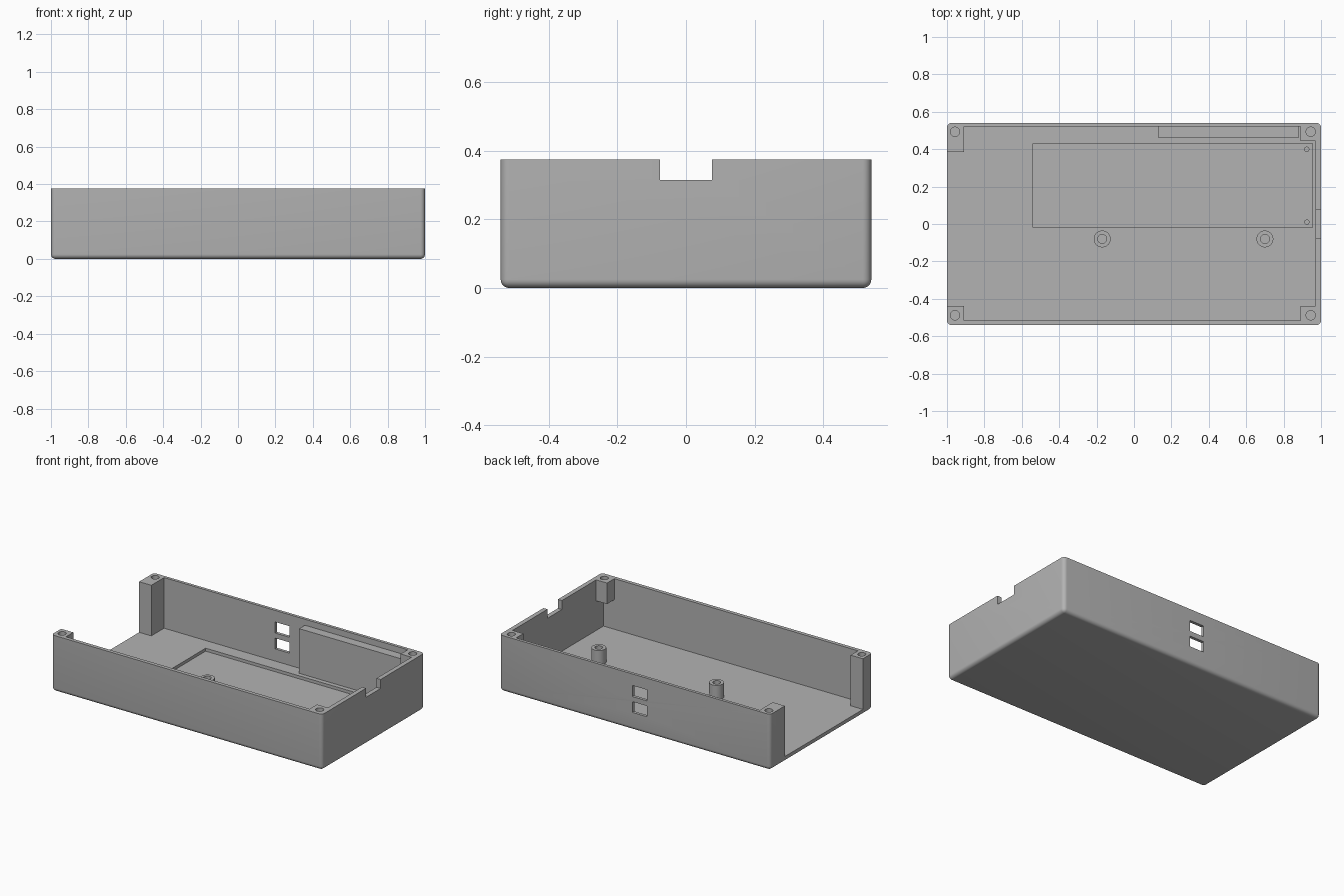
import bpy, bmesh

if "Cube" in bpy.data.objects:
    bpy.data.objects.remove(bpy.data.objects["Cube"])

grey = bpy.data.materials.new("plain grey")
grey.diffuse_color = (0.45, 0.45, 0.45, 1)
grey.use_nodes = True
grey.node_tree.nodes["Principled BSDF"].inputs["Base Color"].default_value = grey.diffuse_color


def finish(name, bm):
    me = bpy.data.meshes.new(name)
    bm.to_mesh(me)
    bm.free()
    me.materials.append(grey)
    ob = bpy.data.objects.new(name, me)
    bpy.context.collection.objects.link(ob)
    return ob


def box(name, x0, x1, y0, y1, z0, z1, round_r=0):
    bm = bmesh.new()
    bmesh.ops.create_cube(bm, size=1)
    for v in bm.verts:
        v.co = ((x0 + x1) / 2 + v.co.x * (x1 - x0),
                (y0 + y1) / 2 + v.co.y * (y1 - y0),
                (z0 + z1) / 2 + v.co.z * (z1 - z0))
    if round_r:  # round everything except the top rim
        edges = [e for e in bm.edges if min(v.co.z for v in e.verts) < z1 - 1e-4]
        bmesh.ops.bevel(bm, geom=edges, offset=round_r, segments=6,
                        profile=0.5, affect='EDGES', clamp_overlap=True)
    return finish(name, bm)


def cylinder(name, x, y, r, z0, z1, sides=32):
    bm = bmesh.new()
    bmesh.ops.create_cone(bm, cap_ends=True, segments=sides,
                          radius1=r, radius2=r, depth=z1 - z0)
    bmesh.ops.translate(bm, verts=bm.verts, vec=(x, y, (z0 + z1) / 2))
    return finish(name, bm)


def cut(target, tool):
    tool.hide_render = True
    mod = target.modifiers.new("cut", 'BOOLEAN')
    mod.operation = 'DIFFERENCE'
    mod.solver = 'EXACT'
    mod.object = tool
    bpy.context.view_layer.objects.active = target
    bpy.ops.object.modifier_apply(modifier=mod.name)
    bpy.data.objects.remove(tool)


def smooth(ob):
    bpy.ops.object.select_all(action='DESELECT')
    ob.select_set(True)
    bpy.context.view_layer.objects.active = ob
    bpy.ops.object.shade_smooth_by_angle(angle=0.55)


FLOOR = 0.037

# Tray body with rounded bottom and corners
tray = box("tray", -1, 1, -0.54, 0.54, 0, 0.375, round_r=0.025)

# Interior, open on the left, leaving the four corner posts standing
cavity = box("cavity_cutter", -1.2, 0.97, -0.515, 0.52, FLOOR, 0.6)
for x0, x1, y0, y1, z0 in ((-1.3, -0.91, 0.385, 0.7, -0.1),
                           (-1.3, -0.91, -0.7, -0.438, -0.1),
                           (0.89, 1.2, 0.445, 0.7, 0.235),
                           (0.89, 1.2, -0.7, -0.438, 0.235)):
    cut(cavity, box("post_space", x0, x1, y0, y1, z0, 0.8))
cut(tray, cavity)

# Board recess in the floor
cut(tray, box("recess_cutter", -0.54, 0.955, -0.02, 0.43, 0.017, 0.1))

# Cable notch in the right wall
cut(tray, box("notch_cutter", 0.9, 1.1, -0.076, 0.076, 0.315, 0.5))

# Two port windows in the back wall
for z0, z1 in ((0.118, 0.19), (0.224, 0.298)):
    cut(tray, box("window_cutter", -0.09, 0.018, 0.48, 0.6, z0, z1))

# Screw holes in the corner posts
for x, y in ((-0.957, 0.493), (0.945, 0.493), (-0.957, -0.488), (0.945, -0.488)):
    cut(tray, cylinder("screw_cutter", x, y, 0.025, 0.265, 0.5))
smooth(tray)

# Thick panel against the back wall
box("back_panel", 0.13, 0.88, 0.46, 0.525, FLOOR - 0.01, 0.335)

# Hollow standoffs
for side, x in (("left", -0.17), ("right", 0.70)):
    standoff = cylinder("standoff_" + side, x, -0.08, 0.045, FLOOR - 0.01, 0.133)
    cut(standoff, cylinder("bore_cutter", x, -0.08, 0.024, FLOOR, 0.3))
    smooth(standoff)

# Small locating pegs in the recess
for side, y in (("front", 0.01), ("back", 0.40)):
    smooth(cylinder("peg_" + side, 0.924, y, 0.014, 0.01, 0.07, 20))
